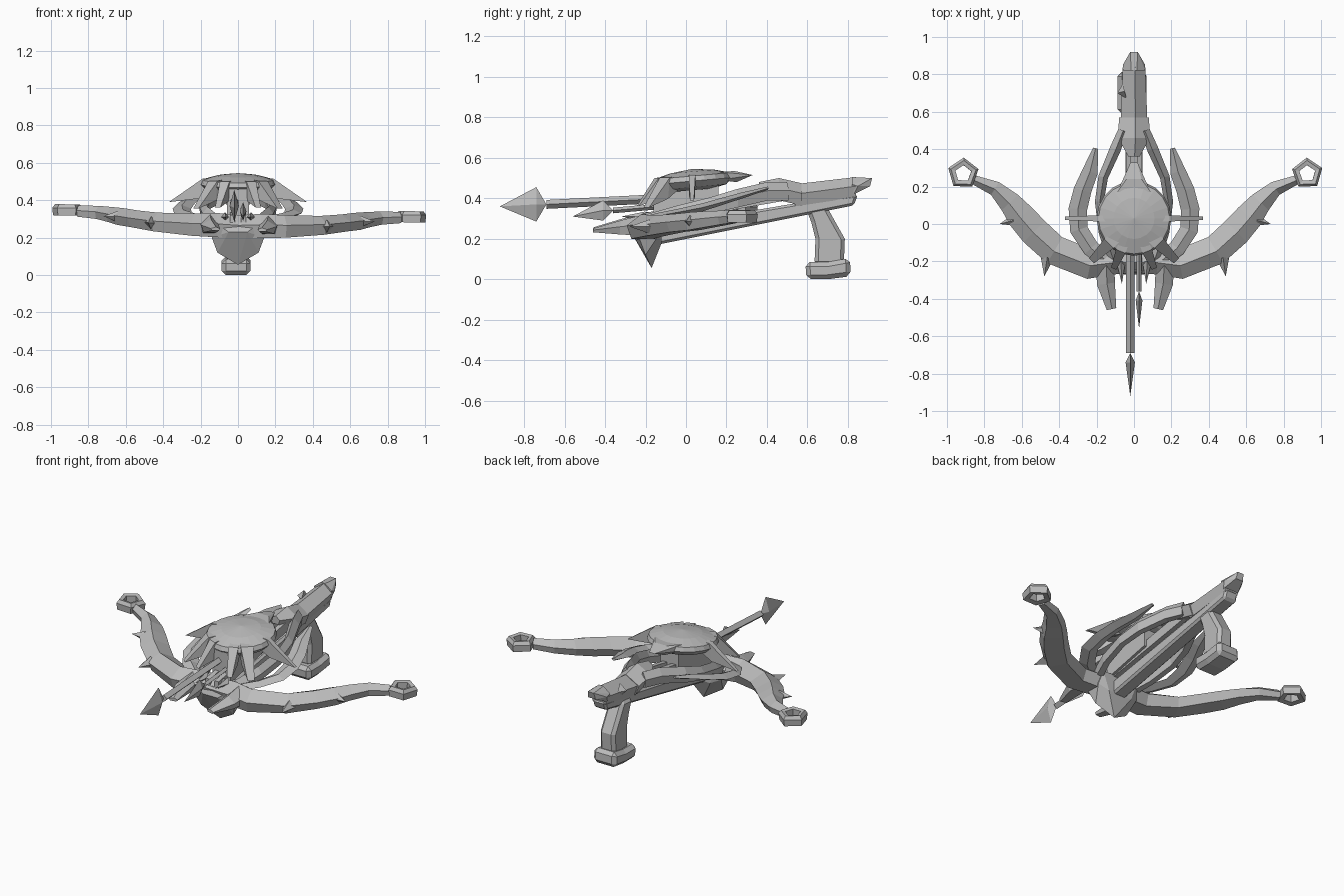
import bpy
import bmesh
import math
from mathutils import Vector, Matrix

default_cube = bpy.data.objects.get("Cube")
if default_cube:
    bpy.data.objects.remove(default_cube)

# Single plain grey material
grey = bpy.data.materials.new("plain_grey")
grey.use_nodes = True
grey.diffuse_color = (0.5, 0.5, 0.5, 1)
grey.node_tree.nodes["Principled BSDF"].inputs["Base Color"].default_value = (0.5, 0.5, 0.5, 1)

# Cross-sections as multiples of half width and half height
BOX = [(-1, -1), (1, -1), (1, 1), (-1, 1)]
RIDGED = [(-1, 0.1), (-0.7, -1), (0.7, -1), (1, 0.1), (0.1, 1)]
DIAMOND = [(-1, 0), (0, -1), (1, 0), (0, 1)]
BOW_ROLL = 0.02


def finish(name, bm, mirrored=False, roll=0.0):
    """Turn a bmesh into a named flat-shaded object."""
    bmesh.ops.recalc_face_normals(bm, faces=bm.faces)
    mesh = bpy.data.meshes.new(name)
    bm.to_mesh(mesh)
    bm.free()
    mesh.materials.append(grey)
    part = bpy.data.objects.new(name, mesh)
    bpy.context.scene.collection.objects.link(part)
    if mirrored:
        mirror = part.modifiers.new("mirror", 'MIRROR')
        mirror.use_mirror_merge = False
    part.rotation_euler.y = roll
    return part


def hull(name, points, mirrored=False, roll=0.0):
    """Convex faceted solid around a few points."""
    bm = bmesh.new()
    verts = [bm.verts.new(p) for p in points]
    result = bmesh.ops.convex_hull(bm, input=verts)
    unused = [v for v in result["geom_interior"] if isinstance(v, bmesh.types.BMVert)]
    bmesh.ops.delete(bm, geom=unused, context='VERTS')
    bmesh.ops.dissolve_limit(bm, angle_limit=0.01, verts=bm.verts, edges=bm.edges)
    return finish(name, bm, mirrored, roll)


def loft_rings(name, rings, mirrored=False, roll=0.0, closed=False):
    """Skin a list of equal-sized point rings."""
    bm = bmesh.new()
    loops = [[bm.verts.new(p) for p in ring] for ring in rings]
    pairs = list(zip(loops, loops[1:]))
    if closed:
        pairs.append((loops[-1], loops[0]))
    else:
        bm.faces.new(loops[0])
        bm.faces.new(loops[-1])
    for a, b in pairs:
        for i in range(len(a)):
            j = (i + 1) % len(a)
            bm.faces.new((a[i], a[j], b[j], b[i]))
    return finish(name, bm, mirrored, roll)


def bar(name, path, section, mirrored=False, roll=0.0):
    """Sweep a section along path points (x, y, z, half width, half height)."""
    spots = [Vector(p[:3]) for p in path]
    rings = []
    for i, p in enumerate(path):
        along = spots[min(i + 1, len(path) - 1)] - spots[max(i - 1, 0)]
        side = Vector((along.y, -along.x, 0)).normalized()
        rings.append([spots[i] + side * u * p[3] + Vector((0, 0, v * p[4]))
                      for u, v in section])
    return loft_rings(name, rings, mirrored, roll)


def side_profile(name, profile, half_width, x=0.0, inset=0.0):
    """Extrude a (y, z) profile across x, with optionally bevelled edges."""
    def ring(offset):
        return [(x + offset, y, z) for y, z in profile]
    part = loft_rings(name, [ring(-half_width), ring(half_width)])
    if inset:
        bevel = part.modifiers.new("bevel", 'BEVEL')
        bevel.width = inset
        bevel.segments = 1
        bevel.limit_method = 'ANGLE'
        bevel.angle_limit = math.radians(50)
    return part


def spike(name, base, tip, radius, mirrored=True, roll=0.0):
    """Thin four-sided thorn."""
    base, tip = Vector(base), Vector(tip)
    side = (tip - base).cross(Vector((0, 0, 1))).normalized() * radius
    up = Vector((0, 0, radius))
    hull(name, [base + side, base - side, base + up, base - up, tip], mirrored, roll)


# Bow arms with front claws
bar("bow_arm", [
    (0.0, -0.2, 0.26, 0.06, 0.06), (0.12, -0.2, 0.265, 0.07, 0.065),
    (0.24, -0.215, 0.265, 0.08, 0.06), (0.43, -0.14, 0.275, 0.08, 0.05),
    (0.54, -0.04, 0.29, 0.08, 0.045), (0.61, 0.04, 0.3, 0.075, 0.045),
    (0.67, 0.115, 0.31, 0.06, 0.04), (0.75, 0.19, 0.32, 0.04, 0.035),
    (0.86, 0.235, 0.325, 0.025, 0.03)], RIDGED, True, BOW_ROLL)
bar("bow_claw", [
    (0.16, -0.22, 0.27, 0.05, 0.05), (0.155, -0.32, 0.26, 0.048, 0.035),
    (0.125, -0.455, 0.245, 0.026, 0.01)], RIDGED, True, BOW_ROLL)
spike("outer_thorn", (0.65, 0.02, 0.3), (0.725, 0.0, 0.3), 0.03, roll=BOW_ROLL)
spike("inner_thorn", (0.47, -0.18, 0.27), (0.485, -0.28, 0.27), 0.035, roll=BOW_ROLL)

# Five-sided string loops at the bow tips
rings = []
for k in range(5):
    turn = Matrix.Rotation(math.radians(72 * k + 20), 3, 'Z')
    rings.append([Vector((0.92, 0.27, 0.33)) + turn @ Vector((r, 0, z)) for r, z in
                  [(0.045, -0.025), (0.08, -0.03), (0.085, 0.01), (0.07, 0.03), (0.045, 0.025)]])
loft_rings("string_loop", rings, True, BOW_ROLL, closed=True)

# Faceted prow under the bow
hull("prow_keel", [(s * x, y, z) for s in (-1, 1) for x, y, z in [
    (0.12, -0.25, 0.28), (0.14, -0.23, 0.2), (0.11, -0.2, 0.12), (0.0, -0.17, 0.055),
    (0.14, -0.14, 0.21), (0.08, -0.12, 0.18), (0.12, -0.12, 0.29), (0.05, -0.27, 0.23)]])

# Long beam under the frame
side_profile("under_beam", [(-0.2, 0.19), (-0.12, 0.175), (0.83, 0.365), (0.85, 0.42),
                            (0.57, 0.38), (-0.2, 0.25)], 0.045, inset=0.012)
bar("bolt_channel", [(0.03, -0.25, 0.29, 0.014, 0.03), (0.03, 0.5, 0.42, 0.014, 0.03)], BOX, True)

# Rear stock with ridge and shoulder
bar("stock", [(0, 0.54, 0.415, 0.072, 0.055), (0, 0.84, 0.455, 0.06, 0.05)], RIDGED)
hull("stock_tip", [(s * x, y, z) for s in (-1, 1) for x, y, z in [
    (0.06, 0.82, 0.47), (0.05, 0.83, 0.42), (0.015, 0.82, 0.505),
    (0.025, 0.91, 0.46), (0.02, 0.92, 0.5), (0.06, 0.85, 0.46)]])
bar("stock_shoulder", [(0, 0.36, 0.455, 0.03, 0.025), (0, 0.46, 0.445, 0.085, 0.055),
                       (0, 0.57, 0.42, 0.08, 0.055)], RIDGED)
spike("stock_knob", (-0.05, 0.71, 0.45), (-0.09, 0.7, 0.45), 0.04, False)

# Frame rails curving from the stock to the prow
bar("frame_rail", [
    (0.06, 0.5, 0.435, 0.025, 0.045), (0.1, 0.4, 0.435, 0.03, 0.045),
    (0.165, 0.25, 0.4, 0.026, 0.045), (0.185, 0.12, 0.365, 0.024, 0.04),
    (0.165, -0.04, 0.325, 0.025, 0.04), (0.11, -0.2, 0.28, 0.03, 0.04)], RIDGED, True)

# Curved side wings ending in rear blades
bar("side_wing", [
    (0.205, 0.405, 0.45, 0.014, 0.008), (0.235, 0.28, 0.415, 0.042, 0.015),
    (0.275, 0.18, 0.385, 0.048, 0.018), (0.3, 0.08, 0.355, 0.05, 0.02),
    (0.295, -0.03, 0.33, 0.048, 0.02), (0.23, -0.13, 0.31, 0.045, 0.02),
    (0.13, -0.21, 0.29, 0.04, 0.02)], DIAMOND, True)

# Tilted domed disc with a hollow-looking skirt
profile = [(0.002, 0.545), (0.11, 0.532), (0.19, 0.51), (0.2, 0.485), (0.17, 0.455), (0.1, 0.44)]
steps = [math.tau * k / 20 for k in range(20)]
disc = loft_rings("domed_disc", [
    [(r * math.cos(a), r * math.sin(a) + 0.03, z + 0.09 * r * math.sin(a)) for a in steps]
    for r, z in profile])
hull("disc_tail", [(s * x, y, z) for s in (-1, 1) for x, y, z in [
    (0.09, 0.17, 0.53), (0.09, 0.17, 0.49), (0.04, 0.24, 0.535),
    (0.03, 0.25, 0.48), (0.018, 0.33, 0.515)]])
bar("disc_pedestal", [(0, -0.16, 0.37, 0.06, 0.09), (0, 0.16, 0.42, 0.06, 0.07)], BOX)


def disc_claw(name, degrees, reach, drop, thickness):
    """Bracket reaching out and down from the disc rim."""
    turn = Matrix.Rotation(math.radians(degrees), 3, 'Z')
    slope = 0.09 * math.sin(math.radians(degrees))
    points = [(0.13, 0.52), (0.19, 0.515), (0.13, 0.45), (0.2, 0.41), (reach, drop)]
    widths = [1, 1.1, 1, 1, 0.6]
    hull(name, [Vector((0, 0.03, slope * r + z)) + turn @ Vector((r, s * thickness * w, 0))
                for (r, z), w in zip(points, widths) for s in (-1, 1)], True)


disc_claw("side_claw", 0, 0.37, 0.39, 0.015)
disc_claw("front_claw", -45, 0.32, 0.375, 0.032)
disc_claw("nose_claw", -68, 0.29, 0.385, 0.025)


def bolt(name, x, tip, neck, tail, height, thickness, shaft):
    """Bolt with a flat barbed head; tip, neck and tail are (y, z)."""
    barb = neck[0] - 0.05
    hull(name + "_head", [(x, *tip), (x, *neck), (x, barb, neck[1] + height),
                          (x, barb, neck[1] - height), (x - thickness, barb, neck[1]),
                          (x + thickness, barb, neck[1])])
    bar(name + "_shaft", [(x, *neck, shaft, shaft), (x, *tail, shaft, shaft)], DIAMOND)


bolt("main_bolt", -0.02, (-0.92, 0.36), (-0.69, 0.37), (0.1, 0.41), 0.085, 0.025, 0.022)
bolt("spare_bolt", 0.027, (-0.56, 0.31), (-0.36, 0.34), (0.1, 0.38), 0.05, 0.018, 0.014)
spike("prow_thorn", (0.07, -0.2, 0.31), (0.065, -0.32, 0.31), 0.025)

# Curved grip and pommel
side_profile("grip", [(0.59, 0.36), (0.62, 0.28), (0.64, 0.2), (0.635, 0.07), (0.78, 0.07),
                      (0.785, 0.2), (0.74, 0.28), (0.69, 0.37)], 0.05, -0.01, 0.018)
side_profile("pommel", [(0.595, 0.0), (0.59, 0.085), (0.7, 0.085), (0.81, 0.105),
                        (0.815, 0.015), (0.7, 0.0)], 0.077, -0.01, 0.022)
